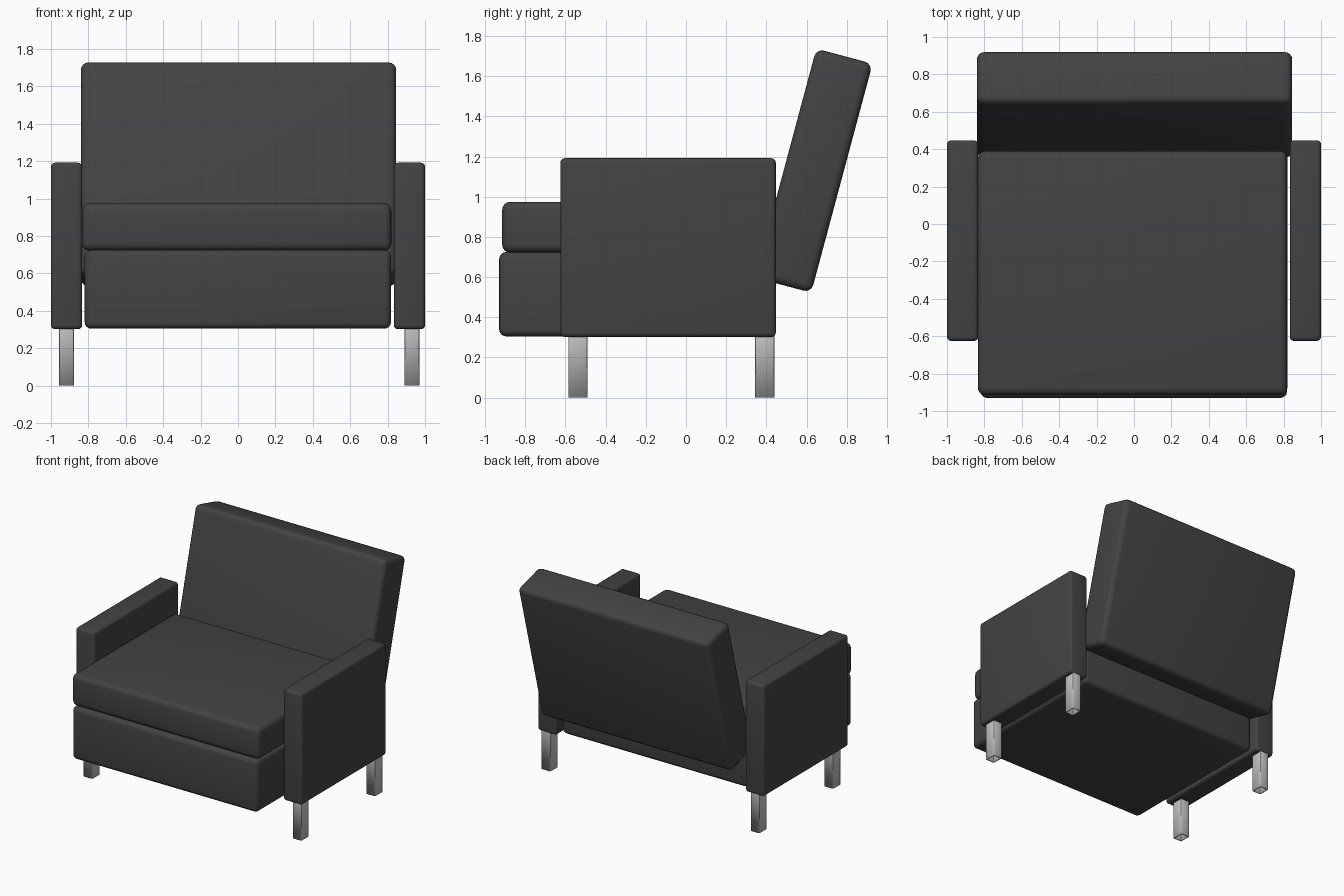
import bpy, bmesh, math
from mathutils import Matrix, Vector

if "Cube" in bpy.data.objects:
    bpy.data.objects.remove(bpy.data.objects["Cube"])


def material(name, rgb):
    m = bpy.data.materials.new(name)
    m.diffuse_color = (*rgb, 1)
    m.use_nodes = True
    m.node_tree.nodes["Principled BSDF"].inputs["Base Color"].default_value = m.diffuse_color
    return m


FABRIC = material("charcoal fabric", (0.056, 0.056, 0.056))
METAL = material("light grey metal", (0.60, 0.60, 0.60))


def box(name, lo, hi, mat, bevel, segments=4, tilt=0, open_bottom=False):
    lo, hi = Vector(lo), Vector(hi)
    bm = bmesh.new()
    bmesh.ops.create_cube(bm, size=1)
    bmesh.ops.scale(bm, vec=hi - lo, verts=bm.verts)
    if open_bottom:
        bm.faces.ensure_lookup_table()
        bottom = [f for f in bm.faces if f.normal.z < -0.9]
        edges = [e for e in bm.edges if abs(e.verts[0].co.z - e.verts[1].co.z) > 0.01]
        bmesh.ops.delete(bm, geom=bottom, context='FACES_ONLY')
    else:
        edges = bm.edges[:]
    bmesh.ops.bevel(bm, geom=edges, offset=bevel, segments=segments,
                    profile=0.5, affect='EDGES')
    bmesh.ops.rotate(bm, cent=(0, 0, 0), verts=bm.verts,
                     matrix=Matrix.Rotation(tilt, 3, 'X'))
    me = bpy.data.meshes.new(name)
    bm.to_mesh(me)
    bm.free()
    ob = bpy.data.objects.new(name, me)
    ob.location = (lo + hi) / 2
    bpy.context.collection.objects.link(ob)
    me.materials.append(mat)
    bpy.context.view_layer.objects.active = ob
    ob.select_set(True)
    bpy.ops.object.shade_smooth_by_angle(angle=math.radians(35))
    ob.select_set(False)
    return ob


# Seat base and cushion
box("seat_base", (-0.82, -0.93, 0.305), (0.818, 0.40, 0.725), FABRIC, 0.035)
box("seat_cushion", (-0.835, -0.915, 0.722), (0.82, 0.39, 0.975), FABRIC, 0.04)

# Reclined back cushion
c, h, t = Vector((0.003, 0.636, 1.13)), 1.18 / 2, 0.29 / 2
half = Vector((0.843, t, h))
box("backrest", c - half, c + half, FABRIC, 0.04, tilt=-math.radians(15))

# Arms with hollow square legs beneath
for side, s in (("left", -1), ("right", 1)):
    x = sorted((s * 0.833, s * 1.0))
    box(side + "_arm", (x[0], -0.625, 0.302), (x[1], 0.447, 1.192), FABRIC, 0.022)
    cx = -0.916 if s < 0 else 0.93
    for end, cy in (("front", -0.538), ("back", 0.392)):
        leg = box(f"{end}_{side}_leg", (cx - 0.04, cy - 0.048, 0), (cx + 0.04, cy + 0.048, 0.315),
                  METAL, 0.008, 2, open_bottom=True)
        wall = leg.modifiers.new("tube wall", 'SOLIDIFY')
        wall.thickness = 0.01
        wall.offset = -1
